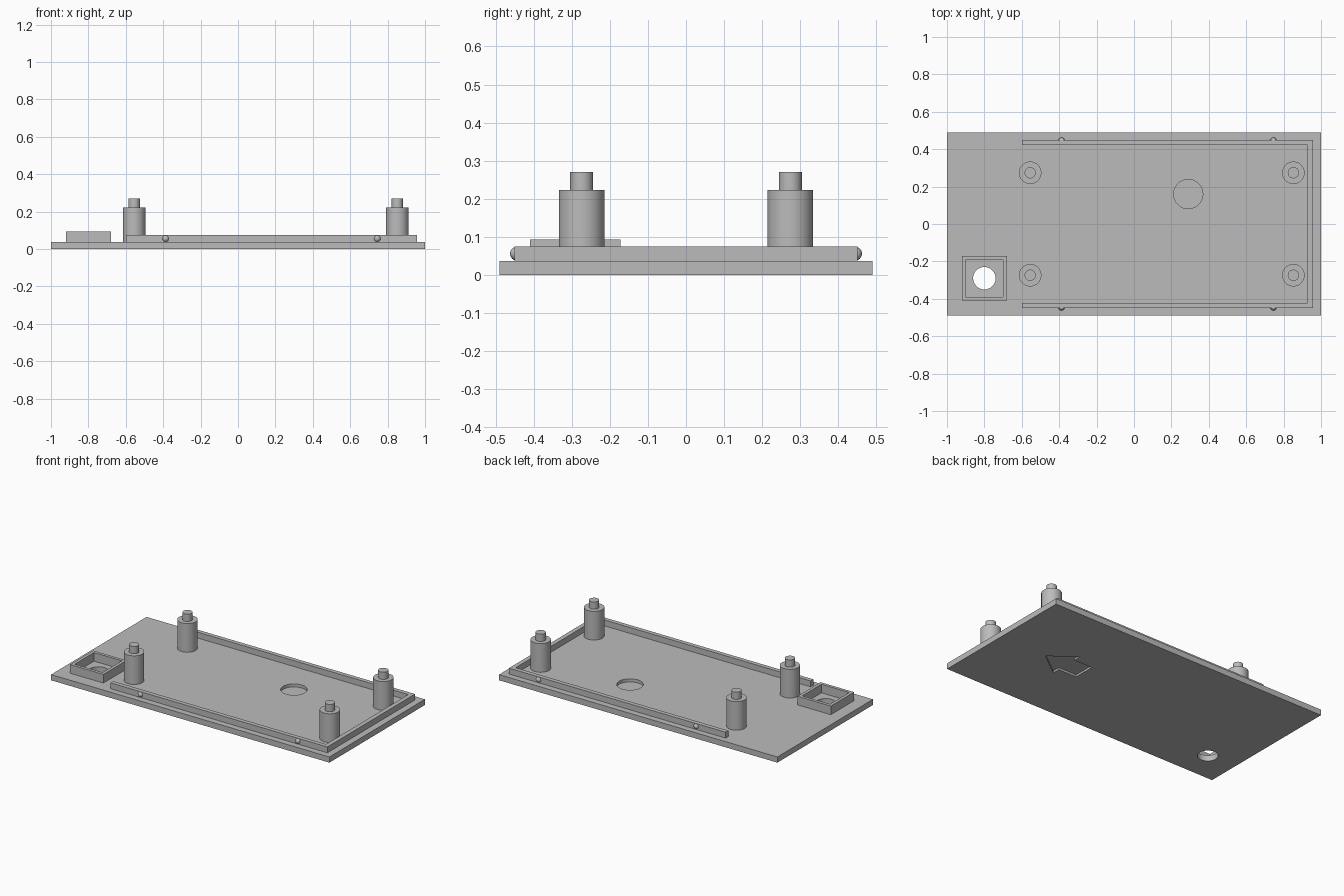
import bpy, bmesh, math

default = bpy.data.objects.get("Cube")
if default:
    bpy.data.objects.remove(default, do_unlink=True)

grey = bpy.data.materials.new("plain grey")
grey.use_nodes = True
colour = (0.5, 0.5, 0.5, 1)
grey.diffuse_color = colour
grey.node_tree.nodes["Principled BSDF"].inputs["Base Color"].default_value = colour


def prism(name, outline, z0, z1):
    """Extrude a flat outline from z0 to z1."""
    bm = bmesh.new()
    face = bm.faces.new([bm.verts.new((x, y, z0)) for x, y in outline])
    ext = bmesh.ops.extrude_face_region(bm, geom=[face])
    moved = [v for v in ext["geom"] if isinstance(v, bmesh.types.BMVert)]
    bmesh.ops.translate(bm, verts=moved, vec=(0, 0, z1 - z0))
    bmesh.ops.recalc_face_normals(bm, faces=bm.faces)
    mesh = bpy.data.meshes.new(name)
    bm.to_mesh(mesh)
    bm.free()
    mesh.materials.append(grey)
    ob = bpy.data.objects.new(name, mesh)
    bpy.context.collection.objects.link(ob)
    return ob


def rect(x0, x1, y0, y1):
    return [(x0, y0), (x1, y0), (x1, y1), (x0, y1)]


def circle(x, y, r, n=48):
    return [(x + r * math.cos(math.tau * i / n), y + r * math.sin(math.tau * i / n))
            for i in range(n)]


def activate(ob):
    bpy.ops.object.select_all(action='DESELECT')
    ob.select_set(True)
    bpy.context.view_layer.objects.active = ob


def smooth(ob):
    activate(ob)
    bpy.ops.object.shade_smooth_by_angle(angle=math.radians(30))


def cut(ob, cutter):
    """Subtract the cutter, then discard it."""
    activate(ob)
    mod = ob.modifiers.new("cut", 'BOOLEAN')
    mod.operation = 'DIFFERENCE'
    mod.solver = 'EXACT'
    mod.object = cutter
    bpy.ops.object.modifier_apply(modifier=mod.name)
    bpy.data.objects.remove(cutter, do_unlink=True)


TOP = 0.037       # upper face of the plate
RIM_TOP = 0.075

# Base plate with through hole, round pocket and arrow recess underneath
plate = prism("base_plate", rect(-1, 1, -0.49, 0.49), 0, TOP)
cut(plate, prism("hole_cutter", circle(-0.8, -0.29, 0.06), -0.1, 0.2))
cut(plate, prism("pocket_cutter", circle(0.29, 0.16, 0.078), 0.017, 0.2))
arrow = [(0.66, -0.01), (0.5, 0.11), (0.5, 0.06), (0.37, 0.06),
         (0.37, -0.08), (0.5, -0.08), (0.5, -0.13)]
cut(plate, prism("arrow_cutter", arrow, -0.1, 0.013))
smooth(plate)

# Three-sided locating rim, open at one end
rim = [(-0.6, -0.45), (0.957, -0.45), (0.957, 0.45), (-0.6, 0.45),
       (-0.6, 0.422), (0.928, 0.422), (0.928, -0.422), (-0.6, -0.422)]
prism("locating_rim", rim, TOP, RIM_TOP)

# Square frame around the through hole
frame = prism("square_frame", rect(-0.92, -0.68, -0.41, -0.172), TOP, 0.093)
cut(frame, prism("frame_cutter", rect(-0.9, -0.7, -0.39, -0.192), 0, 0.2))

# Stepped posts and snap bumps, repeated on both sides
for side, label in ((-1, "front"), (1, "back")):
    for x, end in ((-0.555, "right"), (0.852, "left")):
        y = side * 0.274
        smooth(prism(f"{label}_{end}_post", circle(x, y, 0.06), TOP, 0.223))
        smooth(prism(f"{label}_{end}_pin", circle(x, y, 0.03), 0.223, 0.27))
    for x, end in ((-0.387, "right"), (0.745, "left")):
        bpy.ops.mesh.primitive_uv_sphere_add(segments=24, ring_count=16, radius=0.018,
                                             location=(x, side * 0.444, 0.056))
        bump = bpy.context.object
        bump.name = f"{label}_{end}_snap_bump"
        bump.data.materials.append(grey)
        smooth(bump)
